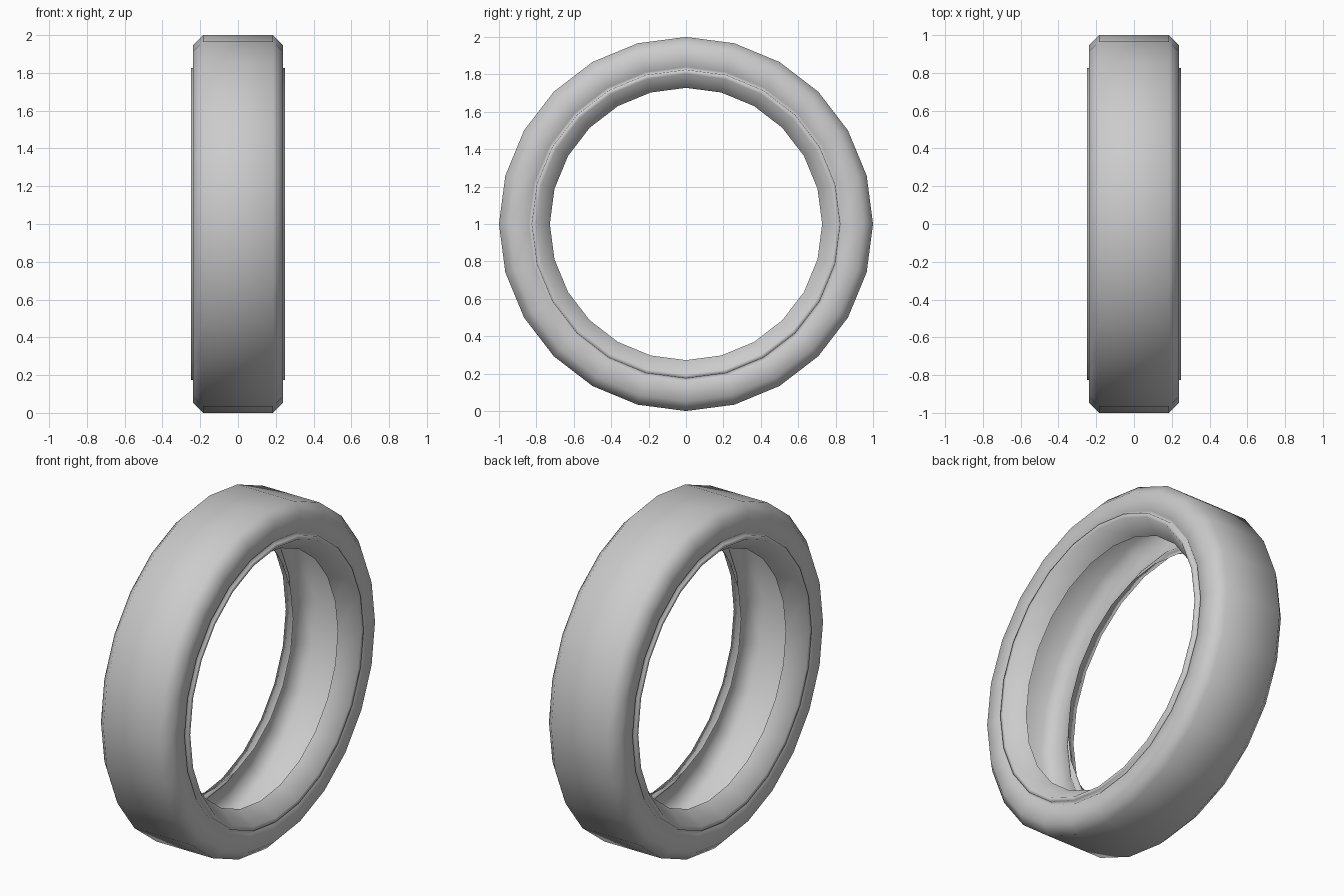
import bpy, bmesh, math

if "Cube" in bpy.data.objects:
    bpy.data.objects.remove(bpy.data.objects["Cube"])

SEGMENTS = 24
CENTRE_Z = 1.0

# Half cross-section (x, radius): inner slope, bead lip, sidewall, shoulder, tread edge
half = [(0.146, 0.728), (0.248, 0.803), (0.248, 0.825), (0.225, 0.828),
        (0.237, 0.84), (0.237, 0.948), (0.185, 1.0)]
profile = half + [(-x, r) for x, r in reversed(half)]


def lathe(name, section):
    """Spin an open section around the x axis."""
    bm = bmesh.new()
    rings = []
    for i in range(SEGMENTS):
        a = 2 * math.pi * i / SEGMENTS
        rings.append([bm.verts.new((x, r * math.cos(a), CENTRE_Z + r * math.sin(a)))
                      for x, r in section])
    for i in range(SEGMENTS):
        a, b = rings[i], rings[(i + 1) % SEGMENTS]
        for j in range(len(section) - 1):
            bm.faces.new((a[j], b[j], b[j + 1], a[j + 1]))
    bmesh.ops.recalc_face_normals(bm, faces=bm.faces)
    for f in bm.faces:
        f.smooth = True
    mesh = bpy.data.meshes.new(name)
    bm.to_mesh(mesh)
    bm.free()
    obj = bpy.data.objects.new(name, mesh)
    bpy.context.collection.objects.link(obj)
    return obj


# Hollow tyre shell, open on the inside
lathe("tyre", profile)
